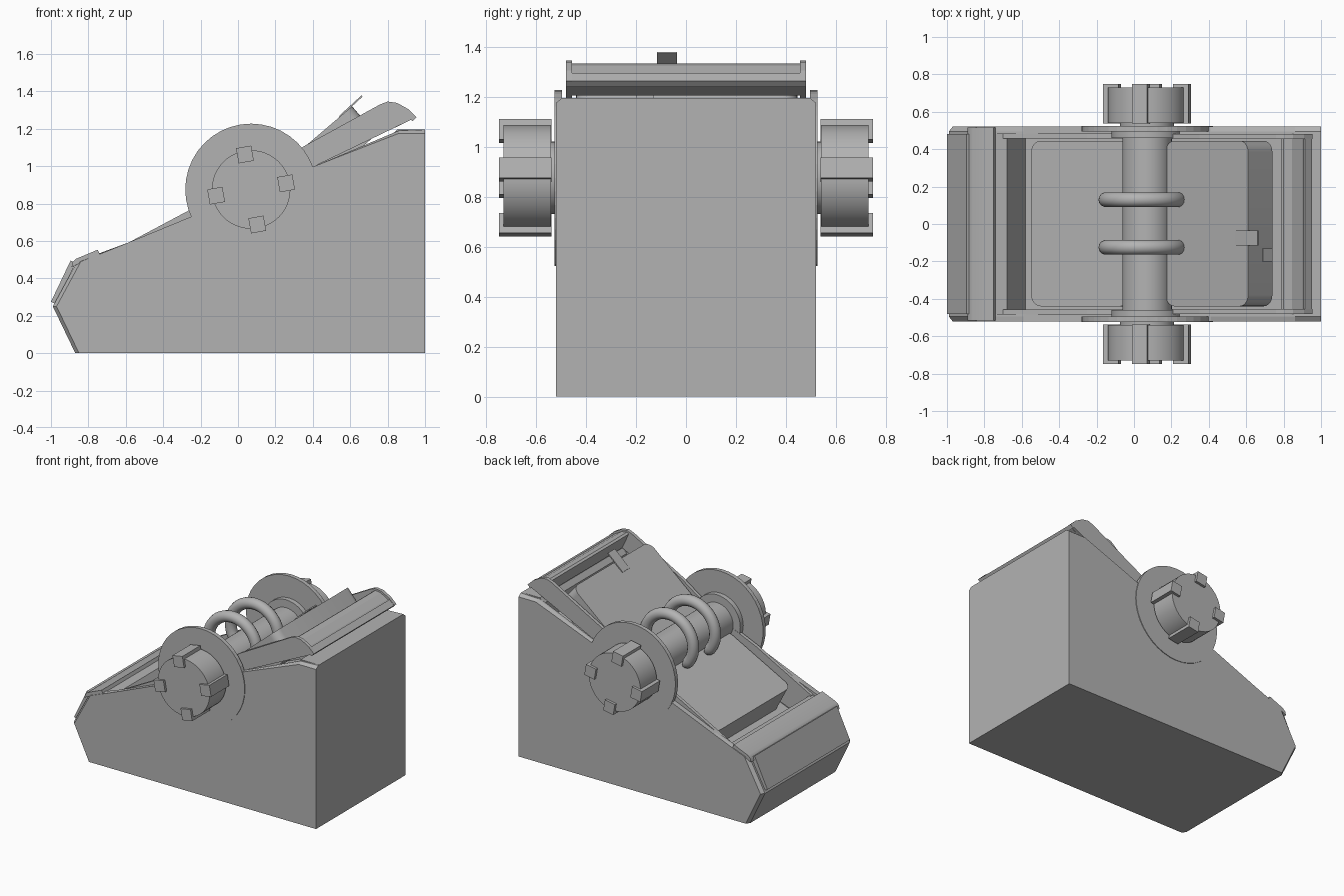
import bpy, bmesh, math
from mathutils import Vector, Matrix

old = bpy.data.objects.get("Cube")
if old:
    bpy.data.objects.remove(old, do_unlink=True)

grey = bpy.data.materials.new("mid grey")
grey.use_nodes = True
grey.diffuse_color = (0.45, 0.45, 0.45, 1)
grey.node_tree.nodes["Principled BSDF"].inputs["Base Color"].default_value = (0.45, 0.45, 0.45, 1)

AXIS = Vector((0.07, 0, 0.875))


def finish(name, bm, smooth=False):
    bmesh.ops.recalc_face_normals(bm, faces=bm.faces)
    me = bpy.data.meshes.new(name)
    bm.to_mesh(me)
    bm.free()
    ob = bpy.data.objects.new(name, me)
    bpy.context.collection.objects.link(ob)
    me.materials.append(grey)
    if smooth:
        bpy.ops.object.select_all(action='DESELECT')
        ob.select_set(True)
        bpy.context.view_layer.objects.active = ob
        bpy.ops.object.shade_smooth_by_angle(angle=math.radians(35))
    return ob


def loft(name, sections, smooth=False):
    """Join matching xz profiles placed at the given y positions."""
    bm = bmesh.new()
    rings = [[bm.verts.new((x, y, z)) for x, z in pts] for y, pts in sections]
    for a, b in zip(rings, rings[1:]):
        for i in range(len(a)):
            j = (i + 1) % len(a)
            bm.faces.new((a[i], a[j], b[j], b[i]))
    bm.faces.new(rings[0])
    bm.faces.new(rings[-1])
    return finish(name, bm, smooth)


def prism(name, pts, y0, y1, smooth=False):
    return loft(name, [(y0, pts), (y1, pts)], smooth)


def drum(name, radius, y0, y1, sides=48, smooth=True):
    bm = bmesh.new()
    turn = Matrix.Translation(AXIS + Vector((0, (y0 + y1) / 2, 0))) @ Matrix.Rotation(math.pi / 2, 4, 'X')
    bmesh.ops.create_cone(bm, cap_ends=True, segments=sides, radius1=radius,
                          radius2=radius, depth=abs(y1 - y0), matrix=turn)
    return finish(name, bm, smooth)


def slab(name, start, end, thick, y0, y1, corner=0.0):
    """Tilted plate whose upper face runs from start to end in xz."""
    d = Vector((end[0] - start[0], 0, end[1] - start[1]))
    n = Vector((-d.z, 0, d.x)).normalized()
    mid = Vector((start[0], (y0 + y1) / 2, start[1])) + d / 2 - n * thick / 2
    bm = bmesh.new()
    bmesh.ops.create_cube(bm, size=1, matrix=Matrix.Diagonal((d.length, y1 - y0, thick, 1)))
    if corner:
        edges = [e for e in bm.edges if abs(e.verts[0].co.z - e.verts[1].co.z) > thick / 2]
        bmesh.ops.bevel(bm, geom=edges, offset=corner, segments=6, profile=0.5, affect='EDGES')
    bm.transform(Matrix.Translation(mid) @ Matrix.Rotation(-math.atan2(d.z, d.x), 4, 'Y'))
    return finish(name, bm, bool(corner))


# Hollow body: solid core with a sloping well, closed by two side walls
prism("body_core", [(-0.87, 0), (1, 0), (1, 1.195), (0.85, 1.195), (0.82, 1.16), (0.86, 1.0),
                    (0.2, 0.66), (-0.58, 0.34), (-0.68, 0.52), (-0.74, 0.53),
                    (-0.86, 0.49), (-0.99, 0.25)], -0.485, 0.485)
wall = [(-0.87, 0), (1, 0), (1, 1.195), (0.86, 1.19), (0.41, 1.0), (0.07, 0.9),
        (-0.25, 0.73), (-0.59, 0.59), (-0.86, 0.49), (-0.99, 0.25)]
outer = [(x + 0.02 if x < -0.8 else x, min(z, 1.175)) for x, z in wall]

for s, side in ((1, "left"), (-1, "right")):
    loft(side + "_side_wall", [(s * 0.48, wall), (s * 0.495, wall), (s * 0.52, outer)])
    drum(side + "_round_plate", 0.352, s * 0.495, s * 0.525, 40, False)
    drum(side + "_inner_collar", 0.19, s * 0.46, s * 0.496)
    drum(side + "_axle_end", 0.145, s * 0.5, s * 0.56)
    # Side rails of the two tilted cover frames
    prism(side + "_front_rail", [(-0.7, 0.53), (-0.25, 0.77), (0.05, 0.9), (0.05, 0.6), (-0.6, 0.36)],
          s * 0.458, s * 0.483)
    prism(side + "_rear_rail", [(0.2, 1.0), (0.35, 1.105), (0.76, 1.33), (0.8, 1.345), (0.85, 1.338),
                                (0.91, 1.305), (0.955, 1.262), (0.41, 1.0), (0.25, 0.85)],
          s * 0.455, s * 0.48)
    # Knob with four square grips
    drum(side + "_knob", 0.21, s * 0.54, s * 0.73)
    for k in range(4):
        a = math.radians(10 + 90 * k)
        c = AXIS + Vector((math.cos(a), 0, math.sin(a))) * 0.19
        pts = []
        for q in range(4):
            b = a + math.radians(45 + 90 * q)
            pts.append((c.x + 0.058 * math.cos(b), c.z + 0.058 * math.sin(b)))
        prism(f"{side}_knob_grip_{k + 1}", pts, s * 0.538, s * 0.748)

# Nose plates
slab("nose_front_plate", (-1.0, 0.275), (-0.895, 0.495), 0.03, -0.48, 0.48)
prism("nose_top_plate", [(-0.89, 0.46), (-0.885, 0.485), (-0.865, 0.505), (-0.75, 0.553),
                         (-0.74, 0.53), (-0.86, 0.475)], -0.515, 0.515, True)

# Rear cover end bar, set slightly below its rails
prism("rear_cover_bar", [(0.785, 1.322), (0.8, 1.332), (0.845, 1.325), (0.9, 1.293), (0.94, 1.255),
                         (0.84, 1.205)], -0.46, 0.46)
slab("rear_cover_lip", (0.915, 1.295), (0.953, 1.262), 0.03, -0.48, 0.48)

# Rounded panels in front of and behind the roller
slab("front_panel", (-0.55, 0.56), (-0.02, 0.84), 0.2, -0.44, 0.445, 0.06)
slab("rear_panel", (0.17, 0.945), (0.61, 1.32), 0.2, -0.44, 0.445, 0.06)
slab("rear_panel_tab", (0.54, 1.268), (0.66, 1.378), 0.009, -0.115, -0.035)
slab("rear_end_tab", (0.69, 1.235), (0.74, 1.19), 0.02, -0.2, -0.13)

# Roller
drum("roller", 0.132, -0.51, 0.51)

# Two curved guides arching over the roller
for i, y in enumerate((0.13, -0.125)):
    bm = bmesh.new()
    rings = []
    for k in range(41):
        t = k / 40
        a = math.radians(232 - 284 * t)
        end = min(k, 40 - k)
        r = 0.04 * (0.4, 0.8, 1)[min(end, 2)]
        ring = []
        for j in range(14):
            b = math.tau * j / 14
            rad = 0.195 + r * math.cos(b)
            ring.append(bm.verts.new((0.045 + rad * math.cos(a), y + r * math.sin(b), 0.96 + rad * math.sin(a))))
        rings.append(ring)
    for p, q in zip(rings, rings[1:]):
        for j in range(14):
            bm.faces.new((p[j], p[j - 1], q[j - 1], q[j]))
    bm.faces.new(rings[0])
    bm.faces.new(rings[-1])
    finish(f"guide_arch_{i + 1}", bm, True)
